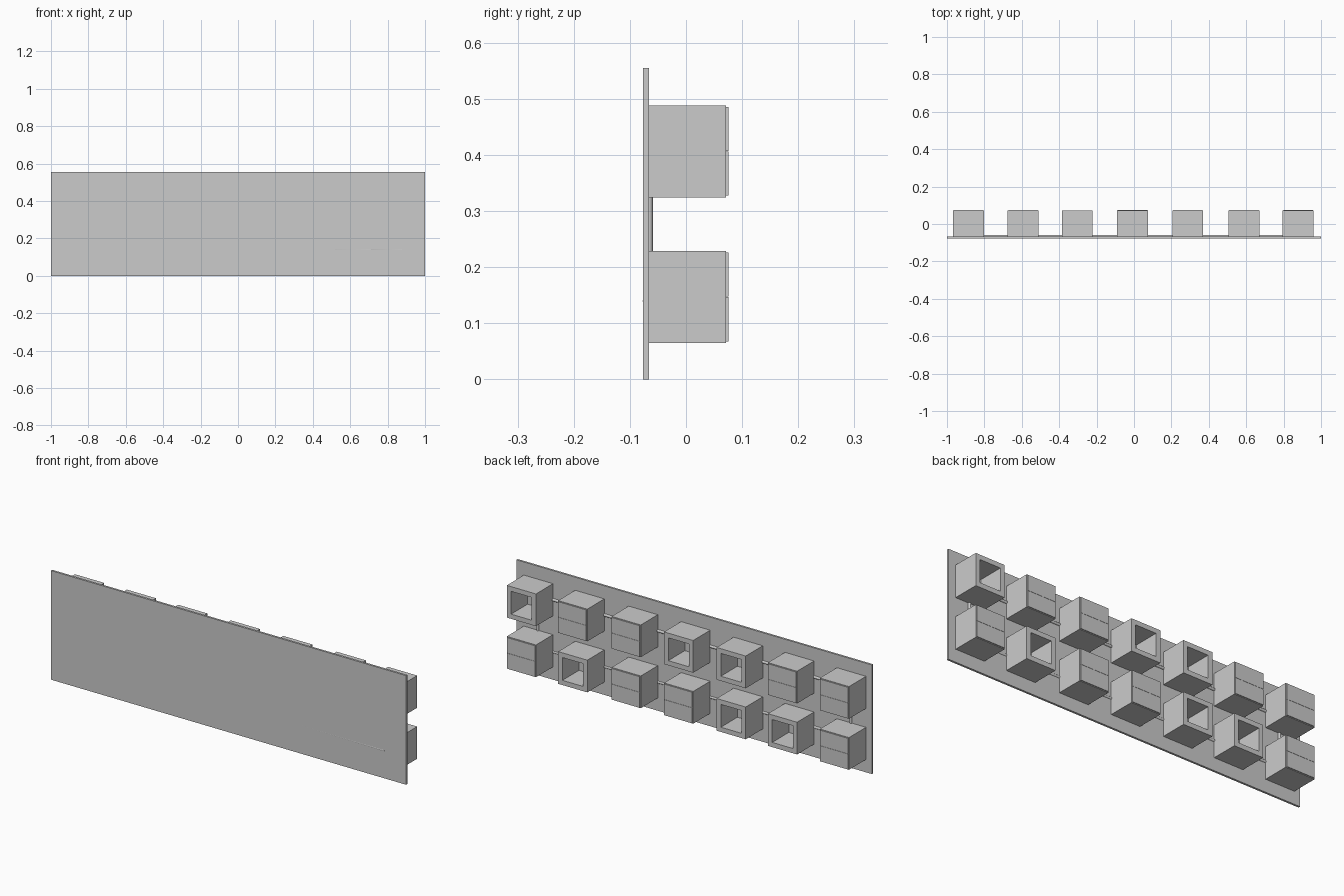
import bpy, bmesh
from mathutils import Vector

if "Cube" in bpy.data.objects:
    bpy.data.objects.remove(bpy.data.objects["Cube"])


def add_object(name, bm):
    bmesh.ops.recalc_face_normals(bm, faces=bm.faces)
    mesh = bpy.data.meshes.new(name)
    bm.to_mesh(mesh)
    bm.free()
    ob = bpy.data.objects.new(name, mesh)
    bpy.context.collection.objects.link(ob)
    return ob


def box(name, x, y, z):
    """Box from (min, max) pairs."""
    bm = bmesh.new()
    bmesh.ops.create_cube(bm, size=1)
    for v in bm.verts:
        v.co = Vector([r[0] if c < 0 else r[1] for c, r in zip(v.co, (x, y, z))])
    return add_object(name, bm)


def rod(name, a, b, radius=0.007):
    a, b = Vector(a), Vector(b)
    bm = bmesh.new()
    bmesh.ops.create_cone(bm, cap_ends=True, segments=12, radius1=radius,
                          radius2=radius, depth=(b - a).length)
    turn = (b - a).to_track_quat('Z', 'Y')
    for v in bm.verts:
        v.co = turn @ v.co + (a + b) / 2
    ob = add_object(name, bm)
    for p in ob.data.polygons:
        p.use_smooth = len(p.vertices) == 4
    return ob


def cubby(name, cx, cz, half=0.082, wall=0.024, back=-0.066, front=0.071):
    """Hollow square box, open at +y."""
    bm = bmesh.new()

    def ring(h, y):
        return [bm.verts.new((cx + sx * h, y, cz + sz * h))
                for sx, sz in ((-1, -1), (1, -1), (1, 1), (-1, 1))]
    inner = half - wall
    rings = [ring(half, back), ring(half, front),
             ring(inner, front), ring(inner, back + 0.004)]
    for r, s in zip(rings, rings[1:]):
        for i in range(4):
            j = (i + 1) % 4
            bm.faces.new((r[i], r[j], s[j], s[i]))
    bm.faces.new(rings[0])
    bm.faces.new(rings[-1])
    return add_object(name, bm)


# Backing board
box("board", (-1, 1), (-0.0765, -0.066), (0, 0.555))

# Support rods, the lower one slightly tilted so it grazes the board front
rod("lower_rod", (-0.88, -0.0675, 0.154), (0.877, -0.0703, 0.140))
rod("upper_rod", (-0.88, -0.066, 0.407), (0.877, -0.066, 0.407))
for side, x in (("left", -0.882), ("right", 0.88)):
    rod(side + "_upright_rod", (x, -0.066, 0.147), (x, -0.066, 0.407))

# Two rows of boxes, some left open and the others lidded
columns = [-0.885, -0.593, -0.304, -0.008, 0.287, 0.588, 0.877]
rows = {"lower": (0.147, {1, 2, 5}), "upper": (0.4065, {2, 3, 6})}
for row, (cz, open_columns) in rows.items():
    for i, cx in enumerate(columns):
        cubby(f"{row}_box_{i + 1}", cx, cz)
        if i not in open_columns:
            # Lid in two leaves with a hairline seam
            for leaf, z0, z1 in (("top", 0.0005, 0.079), ("bottom", -0.079, -0.0005)):
                box(f"{row}_lid_{leaf}_{i + 1}", (cx - 0.079, cx + 0.079),
                    (0.071, 0.0755), (cz + z0, cz + z1))
